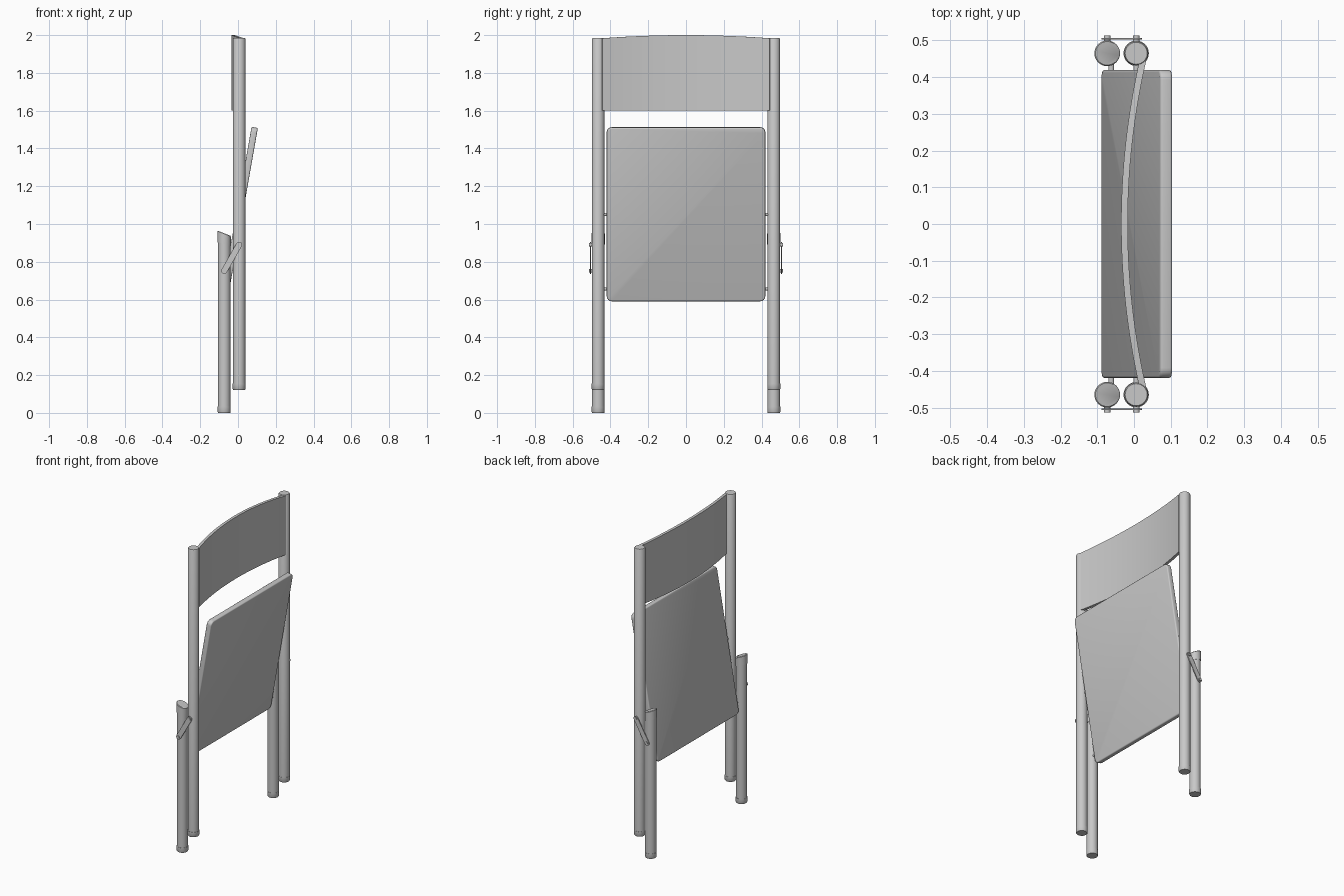
import bpy, bmesh, math
from mathutils import Matrix, Vector

if "Cube" in bpy.data.objects:
    bpy.data.objects.remove(bpy.data.objects["Cube"])

grey = bpy.data.materials.new("light grey")
grey.diffuse_color = (0.58, 0.58, 0.58, 1)
grey.use_nodes = True
grey.node_tree.nodes["Principled BSDF"].inputs["Base Color"].default_value = grey.diffuse_color


def finish(name, bm, angle=35):
    bmesh.ops.recalc_face_normals(bm, faces=bm.faces)
    me = bpy.data.meshes.new(name)
    bm.to_mesh(me)
    bm.free()
    me.materials.append(grey)
    ob = bpy.data.objects.new(name, me)
    bpy.context.collection.objects.link(ob)
    bpy.ops.object.select_all(action='DESELECT')
    ob.select_set(True)
    bpy.context.view_layer.objects.active = ob
    bpy.ops.object.shade_smooth_by_angle(angle=math.radians(angle))
    return ob


def lathe(name, x, y, rings, n=32, slope=None):
    """Upright round part from (radius, z, slant) rings."""
    bm = bmesh.new()
    loops = []
    for r, z, s in rings:
        loops.append([bm.verts.new((x + r * math.cos(a), y + r * math.sin(a),
                                    z - s * r * math.cos(a)))
                      for a in (2 * math.pi * i / n for i in range(n))])
    for a, b in zip(loops, loops[1:]):
        for i in range(n):
            j = (i + 1) % n
            bm.faces.new((a[i], a[j], b[j], b[i]))
    bm.faces.new(loops[0])
    bm.faces.new(loops[-1])
    return finish(name, bm)


def pin(name, x, y0, y1, z, r):
    """Small round pin running along y."""
    bm = bmesh.new()
    m = Matrix.Translation((x, (y0 + y1) / 2, z)) @ Matrix.Rotation(math.pi / 2, 4, 'X')
    bmesh.ops.create_cone(bm, cap_ends=True, segments=16, radius1=r, radius2=r,
                          depth=abs(y1 - y0), matrix=m)
    return finish(name, bm)


LX, SX, LY = 0.006, -0.073, 0.465     # long leg x, short leg x, leg y

for s, side in ((-1, "front"), (1, "back")):
    y = s * LY
    # long leg with foot cap
    lathe("long_leg_" + side, LX, y, [(0.033, 0.15, 0), (0.033, 1.98, 0), (0.030, 1.986, 0)])
    lathe("long_leg_foot_" + side, LX, y,
          [(0.031, 0.122, 0), (0.0345, 0.127, 0), (0.0345, 0.155, 0), (0.032, 0.155, 0)])
    # short leg with foot cap and slanted top cap
    lathe("short_leg_" + side, SX, y, [(0.033, 0.02, 0), (0.033, 0.91, 0.3)])
    lathe("short_leg_foot_" + side, SX, y,
          [(0.032, 0.0, 0), (0.0345, 0.005, 0), (0.0345, 0.033, 0), (0.032, 0.033, 0)])
    lathe("short_leg_cap_" + side, SX, y,
          [(0.032, 0.893, 0.3), (0.035, 0.893, 0.3), (0.035, 0.948, 0.4), (0.032, 0.951, 0.4)])

    # folding link bar with round ends
    a, b, r = Vector((SX, 0.752)), Vector((LX, 0.89)), 0.016
    t = math.atan2(b.y - a.y, b.x - a.x)
    bm = bmesh.new()
    outline = []
    for c, start in ((b, t - math.pi / 2), (a, t + math.pi / 2)):
        for i in range(9):
            ang = start + math.pi * i / 8
            outline.append(bm.verts.new((c.x + r * math.cos(ang), s * 0.502,
                                         c.y + r * math.sin(ang))))
    f = bm.faces.new(outline)
    ext = bmesh.ops.extrude_face_region(bm, geom=[f])
    bmesh.ops.translate(bm, vec=(0, s * 0.005, 0),
                        verts=[v for v in ext['geom'] if isinstance(v, bmesh.types.BMVert)])
    finish("link_bar_" + side, bm)
    pin("link_pin_short_" + side, a.x, s * 0.48, s * 0.513, a.y, 0.009)
    pin("link_pin_long_" + side, b.x, s * 0.48, s * 0.513, b.y, 0.009)

    # seat pivots
    pin("seat_pin_long_" + side, LX, s * 0.40, s * 0.45, 1.05, 0.008)
    pin("seat_pin_short_" + side, -0.062, s * 0.40, s * 0.45, 0.655, 0.008)

# seat: tilted panel with rounded corners and softened rim
bm = bmesh.new()
bmesh.ops.create_cube(bm, size=1, matrix=Matrix.Diagonal((0.034, 0.84, 0.933, 1)))
corners = [e for e in bm.edges if abs(e.verts[0].co.x - e.verts[1].co.x) > 0.01]
bmesh.ops.bevel(bm, geom=corners, offset=0.028, segments=6, profile=0.5, affect='EDGES')
rim = [e for e in bm.edges if abs(e.verts[0].co.x - e.verts[1].co.x) < 0.001]
bmesh.ops.bevel(bm, geom=rim, offset=0.007, segments=3, profile=0.5, affect='EDGES')
bmesh.ops.transform(bm, verts=bm.verts, matrix=Matrix.Translation((0.0075, 0, 1.052))
                    @ Matrix.Rotation(math.radians(10), 4, 'Y'))
finish("seat", bm)

# backrest: curved plate with arched top edge
bm = bmesh.new()
N, W, H = 32, 0.445, 0.009
R = (W * W + 0.05 ** 2) / (2 * 0.05)
sections = []
for i in range(N + 1):
    y = -W + 2 * W * i / N
    x = -0.026 + R - math.sqrt(R * R - y * y)
    n = Vector((R + -0.026 - x, -y)).normalized() * H
    top = 2.0 - 0.017 * (y / W) ** 2
    sections.append([bm.verts.new((x + k * n.x, y + k * n.y, z))
                     for k, z in ((-1, 1.6), (1, 1.6), (1, top), (-1, top))])
for p, q in zip(sections, sections[1:]):
    for i in range(4):
        j = (i + 1) % 4
        bm.faces.new((p[i], p[j], q[j], q[i]))
bm.faces.new(sections[0])
bm.faces.new(sections[-1])
finish("backrest", bm)
